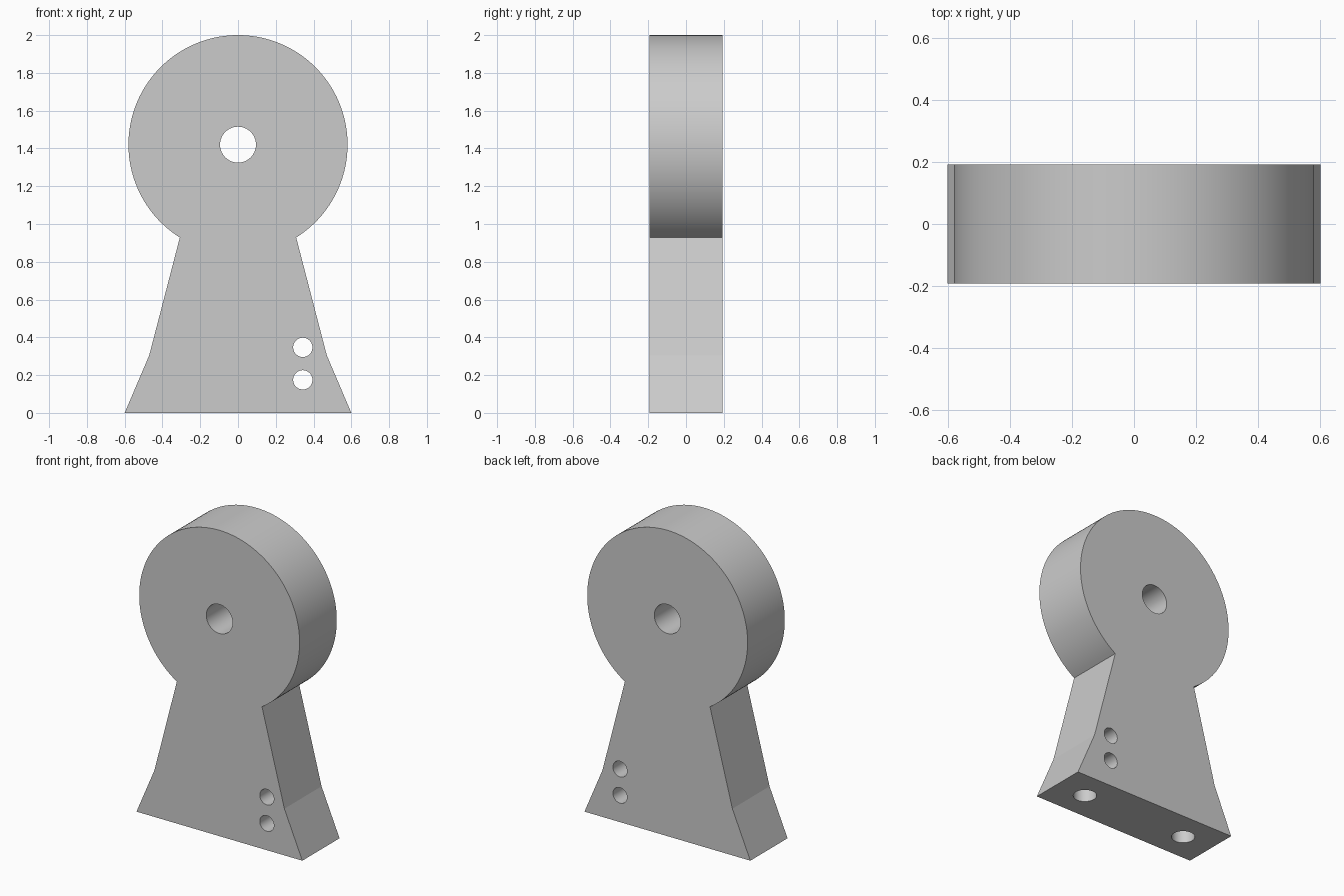
import bpy, bmesh
from math import sin, cos, pi, atan2, radians
from mathutils import Vector

cube = bpy.data.objects.get("Cube")
if cube:
    bpy.data.objects.remove(cube, do_unlink=True)

HALF_DEPTH = 0.192
DISC_Z, DISC_R = 1.42, 0.58

grey = bpy.data.materials.new("plain grey")
grey.use_nodes = True
grey.diffuse_color = (0.6, 0.6, 0.6, 1)
grey.node_tree.nodes["Principled BSDF"].inputs["Base Color"].default_value = grey.diffuse_color

# Keyhole outline: flared foot, tapering neck, round head
leg = [(0.6, 0.0), (0.47, 0.305)]
start = atan2(0.93 - DISC_Z, 0.307)
sweep = pi - 2 * start
steps = 120
arc = [(DISC_R * cos(start + sweep * i / steps),
        DISC_Z + DISC_R * sin(start + sweep * i / steps)) for i in range(steps + 1)]
outline = leg + arc + [(-x, z) for x, z in reversed(leg)]

# Solid body from the outline
bm = bmesh.new()
face = bm.faces.new([bm.verts.new((x, -HALF_DEPTH, z)) for x, z in outline])
result = bmesh.ops.extrude_face_region(bm, geom=[face])
moved = [g for g in result["geom"] if isinstance(g, bmesh.types.BMVert)]
bmesh.ops.translate(bm, verts=moved, vec=Vector((0, 2 * HALF_DEPTH, 0)))
bmesh.ops.recalc_face_normals(bm, faces=bm.faces)
mesh = bpy.data.meshes.new("keyhole_stand")
bm.to_mesh(mesh)
bm.free()
mesh.materials.append(grey)
body = bpy.data.objects.new("keyhole_stand", mesh)
bpy.context.collection.objects.link(body)
bpy.context.view_layer.objects.active = body


def drill(name, location, radius, length, rotation=(0, 0, 0)):
    """Cut a round hole in the body and discard the cutter."""
    bpy.ops.mesh.primitive_cylinder_add(vertices=96, radius=radius, depth=length,
                                        location=location, rotation=rotation)
    cutter = bpy.context.object
    cutter.name = name
    cutter.hide_render = True
    cutter.data.materials.append(grey)
    bpy.context.view_layer.objects.active = body
    mod = body.modifiers.new(name, "BOOLEAN")
    mod.operation = "DIFFERENCE"
    mod.solver = "EXACT"
    mod.object = cutter
    bpy.ops.object.modifier_apply(modifier=name)
    bpy.data.objects.remove(cutter, do_unlink=True)


# Axle hole and the two small cross holes, right through
through = (pi / 2, 0, 0)
for name, x, z, r in (("axle_hole", 0, DISC_Z, 0.095),
                      ("upper_cross_hole", 0.343, 0.347, 0.051),
                      ("lower_cross_hole", 0.343, 0.175, 0.051)):
    drill(name, (x, 0, z), r, 1, through)

# Blind mounting holes in the underside
for side in (-1, 1):
    drill("mounting_hole", (side * 0.385, 0, 0), 0.07, 0.24)

# Smooth curves, crisp corners
bpy.ops.object.select_all(action="DESELECT")
body.select_set(True)
bpy.context.view_layer.objects.active = body
bpy.ops.object.shade_smooth_by_angle(angle=radians(6))
